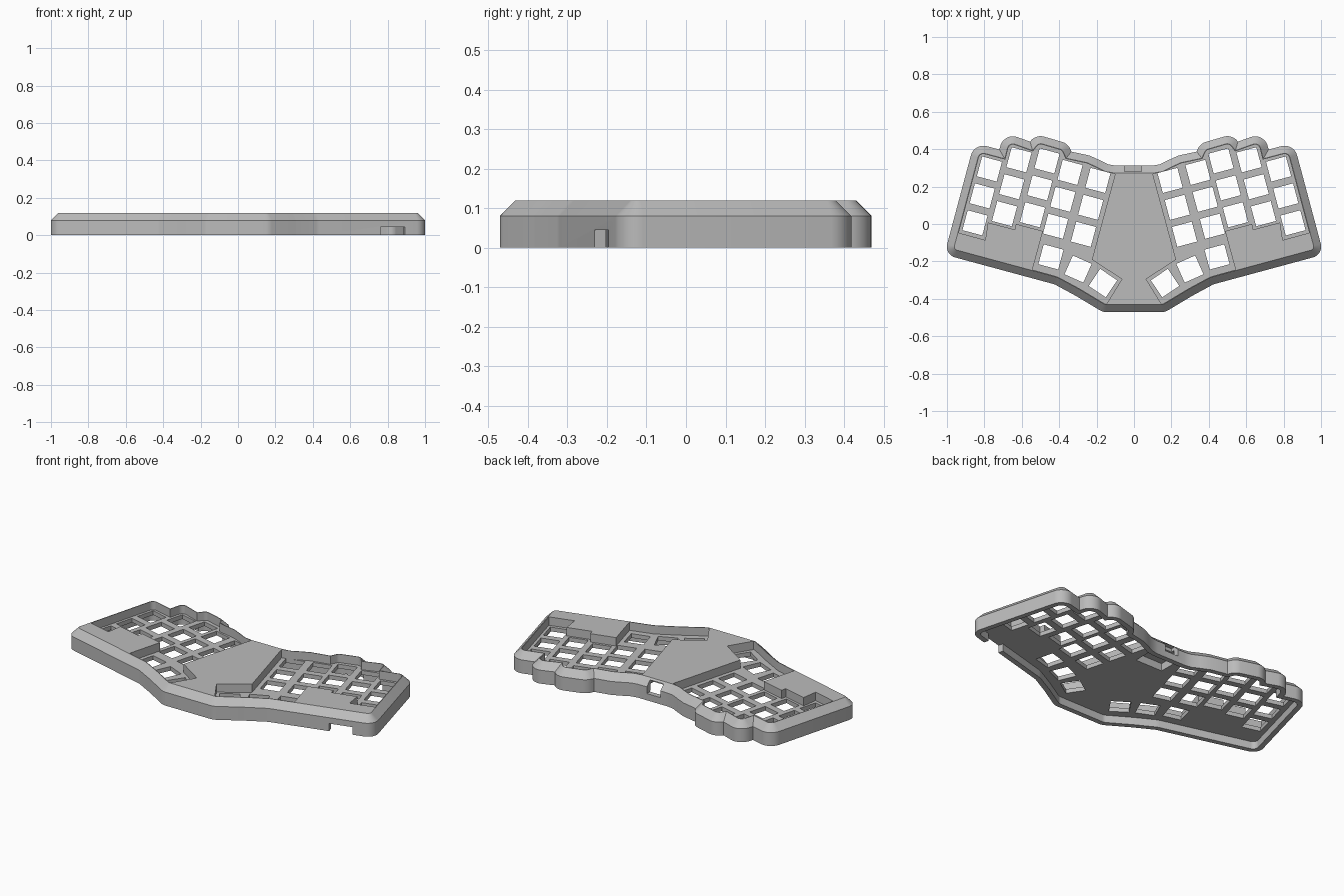
import bpy, bmesh, math
from mathutils import Vector, Matrix

cube = bpy.data.objects.get("Cube")
if cube:
    bpy.data.objects.remove(cube, do_unlink=True)

TILT = math.radians(15)
PITCH, HOLE = 0.149, 0.11
RIM, PLATE_TOP, PLATE_BOTTOM = 0.04, 0.07, 0.045

grey = bpy.data.materials.new("mid grey")
grey.use_nodes = True
grey.diffuse_color = (0.5, 0.5, 0.5, 1)
grey.node_tree.nodes["Principled BSDF"].inputs["Base Color"].default_value = (0.5, 0.5, 0.5, 1)


def directions(points, i):
    """Travel directions into and out of a corner, and the turn between them."""
    a = (points[i] - points[i - 1]).normalized()
    b = (points[(i + 1) % len(points)] - points[i]).normalized()
    return a, b, math.atan2(a.x * b.y - a.y * b.x, a.dot(b))


def fillet(points, radii):
    """Round the corners of a loop; a radius of zero keeps the corner."""
    result = []
    for i, (p, r) in enumerate(zip(points, radii)):
        a, b, turn = directions(points, i)
        if r == 0:
            result.append(p)
            continue
        start = p - a * r * math.tan(abs(turn) / 2)
        side = Vector((-a.y, a.x)) * math.copysign(r, turn)
        steps = max(2, math.ceil(abs(turn) / 0.2))
        for k in range(steps + 1):
            result.append(start + side - Matrix.Rotation(turn * k / steps, 2) @ side)
    return result


def offset(points, dist):
    """Move a clockwise loop outward with mitred corners."""
    result = []
    for i, p in enumerate(points):
        a, b, turn = directions(points, i)
        n1, n2 = Vector((-a.y, a.x)), Vector((-b.y, b.x))
        result.append(p + (n1 + n2) * dist / (1 + n1.dot(n2)))
    return result


def finish(bm, name):
    bmesh.ops.recalc_face_normals(bm, faces=bm.faces)
    mesh = bpy.data.meshes.new(name)
    bm.to_mesh(mesh)
    bm.free()
    ob = bpy.data.objects.new(name, mesh)
    bpy.context.collection.objects.link(ob)
    return ob


def loft(bm, rings):
    """Skin a stack of (points, height) rings and cap both ends."""
    loops = [[bm.verts.new((p.x, p.y, z)) for p in pts] for pts, z in rings]
    for low, high in zip(loops, loops[1:]):
        for i in range(len(low)):
            bm.faces.new([low[i - 1], low[i], high[i], high[i - 1]])
    bm.faces.new(loops[0])
    bm.faces.new(loops[-1])


def box(bm, centre, size, angle=0):
    m = Matrix.Translation(centre) @ Matrix.Rotation(angle, 4, 'Z') @ Matrix.Diagonal((*size, 1))
    bmesh.ops.create_cube(bm, size=1, matrix=m)


def cut(target, bm, name):
    cutter = finish(bm, name)
    cutter.hide_render = True
    mod = target.modifiers.new(name, 'BOOLEAN')
    mod.operation, mod.solver, mod.object = 'DIFFERENCE', 'EXACT', cutter
    bpy.context.view_layer.objects.active = target
    bpy.ops.object.modifier_apply(modifier=name)
    bpy.data.objects.remove(cutter, do_unlink=True)


# Top edge of the case, left half, clockwise from the back centre: x, y, corner radius
half = [
    (0.10, 0.272, 0), (0.15, 0.28, 0), (0.20, 0.305, 0), (0.251, 0.328, 0),
    (0.363, 0.352, 0), (0.383, 0.397, 0.03), (0.51, 0.434, 0.03), (0.542, 0.393, 0),
    (0.668, 0.438, 0.03), (0.691, 0.349, 0), (0.826, 0.385, 0.03), (0.965, -0.135, 0.02),
    (0.41, -0.285, 0.1), (0.29, -0.35, 0.1), (0.155, -0.431, 0.03)]
loop = half + [(-x, y, r) for x, y, r in reversed(half)]
top_edge = fillet([Vector((x, y)) for x, y, r in loop], [r for x, y, r in loop])

# Case body: upright wall with a chamfered upper edge
outer = offset(top_edge, RIM)
bm = bmesh.new()
loft(bm, [(outer, 0), (outer, 0.08), (top_edge, 0.12)])
case = finish(bm, "keyboard_case")

# Open cavity underneath
bm = bmesh.new()
cavity = offset(top_edge, 0.01)
loft(bm, [(cavity, -0.1), (cavity, PLATE_BOTTOM)])
cut(case, bm, "cavity_cutter")

# Key wells, leaving the centre and the outer front corners raised
shrunk = [p for p in offset(top_edge, -0.004) if p.x > 0]
corner = [Vector(p) for p in [
    (0.937, -0.047), (0.795, -0.086), (0.781, 0.008), (0.637, -0.03),
    (0.631, 0), (0.487, -0.038), (0.543, -0.244)]]
centre = [Vector((0.065, -0.295)), Vector((0.225, -0.19))]
back = [p for p in shrunk if p.y > 0]
front = [p for p in shrunk if p.y < 0 and p.x < 0.5]
well = back + corner + front + centre
bm = bmesh.new()
for side in (1, -1):
    pts = [Vector((side * p.x, p.y)) for p in well]
    loft(bm, [(pts, PLATE_TOP), (pts, 0.3)])
cut(case, bm, "well_cutter")

# Switch holes: five staggered columns of three, plus three thumb keys
keys = []
step = Vector((math.sin(TILT), -math.cos(TILT))) * PITCH
for top in [(0.193, 0.233), (0.342, 0.276), (0.465, 0.337), (0.615, 0.343), (0.773, 0.294)]:
    keys += [(Vector(top) + step * row, TILT) for row in range(3)]
for pos, deg in [((0.444, -0.176), 15), ((0.299, -0.241), 24), ((0.166, -0.316), 34)]:
    keys.append((Vector(pos), math.radians(deg)))
bm = bmesh.new()
for pos, angle in keys:
    for side in (1, -1):
        box(bm, (side * pos.x, pos.y, 0.1), (HOLE, HOLE, 0.5), side * angle)
cut(case, bm, "switch_cutter")

# Cable notch in the front wall
bm = bmesh.new()
box(bm, (0.825, -0.205, -0.005), (0.135, 0.1, 0.1), TILT)
cut(case, bm, "notch_cutter")

# Controller pocket below the centre, then the port through the back wall
bm = bmesh.new()
box(bm, (0, 0.2, 0.02), (0.18, 0.15, 0.14))
cut(case, bm, "pocket_cutter")
bm = bmesh.new()
box(bm, (-0.005, 0.32, 0.075), (0.09, 0.13, 0.07))
cut(case, bm, "port_cutter")

# Material and shading
case.data.materials.clear()
case.data.materials.append(grey)
for face in case.data.polygons:
    face.material_index = 0
bpy.ops.object.select_all(action='DESELECT')
case.select_set(True)
bpy.context.view_layer.objects.active = case
bpy.ops.object.shade_smooth_by_angle(angle=math.radians(30))
